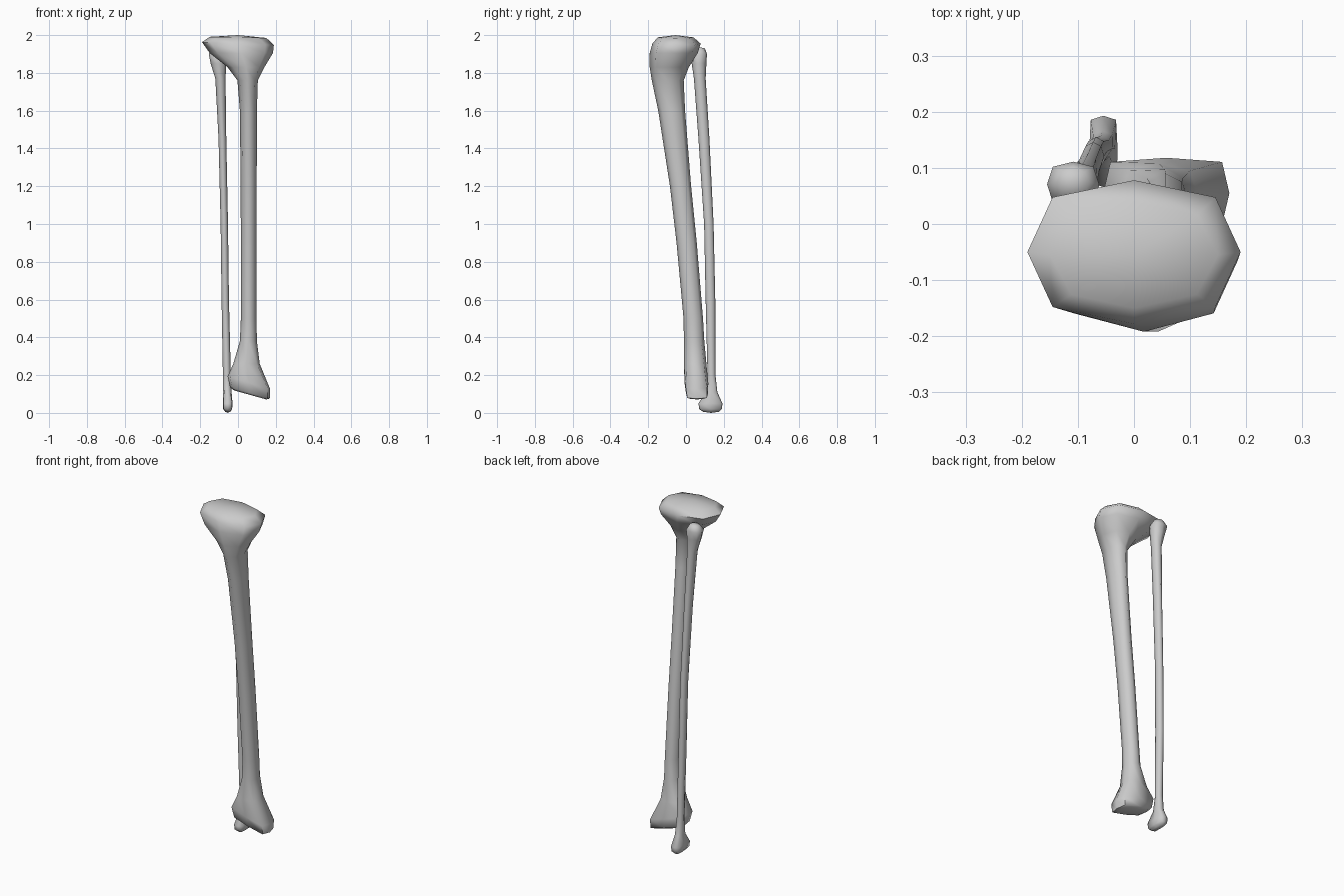
import bpy
import bmesh
from math import cos, sin, pi

cube = bpy.data.objects.get("Cube")
if cube:
    bpy.data.objects.remove(cube)

SIDES = 8

bone = bpy.data.materials.new("bone_grey")
bone.use_nodes = True
bone.diffuse_color = (0.6, 0.6, 0.6, 1)
bone.node_tree.nodes["Principled BSDF"].inputs["Base Color"].default_value = (0.6, 0.6, 0.6, 1)


def section(bm, z, x0, x1, y0, y1, slope=0, square=0):
    """Eight-sided ring filling a box; slope tilts it along x, square pushes out its corners."""
    cx, cy, rx, ry = (x0 + x1) / 2, (y0 + y1) / 2, (x1 - x0) / 2, (y1 - y0) / 2
    ring = []
    for i in range(SIDES):
        a = 2 * pi * i / SIDES
        k = 1 + square * (i % 2)
        dx = rx * cos(a) * k
        ring.append(bm.verts.new((cx + dx, cy + ry * sin(a) * k, z + slope * dx)))
    return ring


def cap(bm, ring, bulge):
    """Close a ring with a shallow fan."""
    n = len(ring)
    mid = sum((v.co for v in ring), ring[0].co * 0) / n
    mid.z += bulge
    tip = bm.verts.new(mid)
    for i in range(n):
        bm.faces.new((ring[i], ring[(i + 1) % n], tip))


def loft(name, sections, top_bulge, bottom_bulge):
    bm = bmesh.new()
    rings = [section(bm, *s) for s in sections]
    for a, b in zip(rings, rings[1:]):
        for i in range(SIDES):
            j = (i + 1) % SIDES
            bm.faces.new((a[i], a[j], b[j], b[i]))
    cap(bm, rings[0], top_bulge)
    cap(bm, rings[-1], -bottom_bulge)
    bmesh.ops.recalc_face_normals(bm, faces=bm.faces)
    mesh = bpy.data.meshes.new(name)
    bm.to_mesh(mesh)
    bm.free()
    mesh.materials.append(bone)
    obj = bpy.data.objects.new(name, mesh)
    bpy.context.collection.objects.link(obj)
    bpy.ops.object.select_all(action="DESELECT")
    obj.select_set(True)
    bpy.context.view_layer.objects.active = obj
    bpy.ops.object.shade_smooth_by_angle(angle=1.2)
    return obj


# Thick shin bone: plateau, flared head, shaft, slanted ankle end
loft("shin_bone", [
    (1.988, -0.15, 0.15, -0.15, 0.04, -0.02, 0.05),
    (1.955, -0.19, 0.19, -0.178, 0.078, -0.04, 0.08),
    (1.905, -0.15, 0.185, -0.192, 0.062, 0, 0.05),
    (1.83, -0.055, 0.14, -0.192, 0.015),
    (1.76, -0.003, 0.105, -0.181, -0.012),
    (1.6, 0.01, 0.1, -0.147, -0.005),
    (1.2, 0.014, 0.099, -0.085, 0.027),
    (0.9, 0.015, 0.098, -0.05, 0.057),
    (0.5, 0.015, 0.098, -0.013, 0.09),
    (0.38, 0.01, 0.1, -0.011, 0.097),
    (0.26, -0.025, 0.115, -0.011, 0.108, 0, 0.1),
    (0.16, -0.055, 0.17, -0.008, 0.118, -0.3, 0.25),
    (0.105, -0.042, 0.168, 0, 0.117, -0.28, 0.25),
    (0.095, -0.02, 0.15, 0.015, 0.1, -0.28, 0.2),
], 0.012, 0)

# Slim calf bone: rounded head, thin shaft, ankle knob
loft("calf_bone", [
    (1.93, -0.135, -0.08, 0.05, 0.1),
    (1.9, -0.155, -0.062, 0.03, 0.111, 0, 0.1),
    (1.85, -0.145, -0.062, 0.03, 0.108),
    (1.77, -0.12, -0.066, 0.042, 0.104),
    (1.45, -0.103, -0.062, 0.066, 0.124),
    (1.0, -0.092, -0.053, 0.096, 0.146),
    (0.6, -0.087, -0.048, 0.104, 0.155),
    (0.2, -0.08, -0.038, 0.114, 0.156),
    (0.11, -0.078, -0.034, 0.104, 0.166, 0, 0.1),
    (0.05, -0.08, -0.029, 0.066, 0.193, 0, 0.25),
    (0.02, -0.078, -0.031, 0.07, 0.19, 0, 0.25),
    (0.006, -0.068, -0.041, 0.09, 0.175, 0, 0.2),
], 0.005, 0.006)
